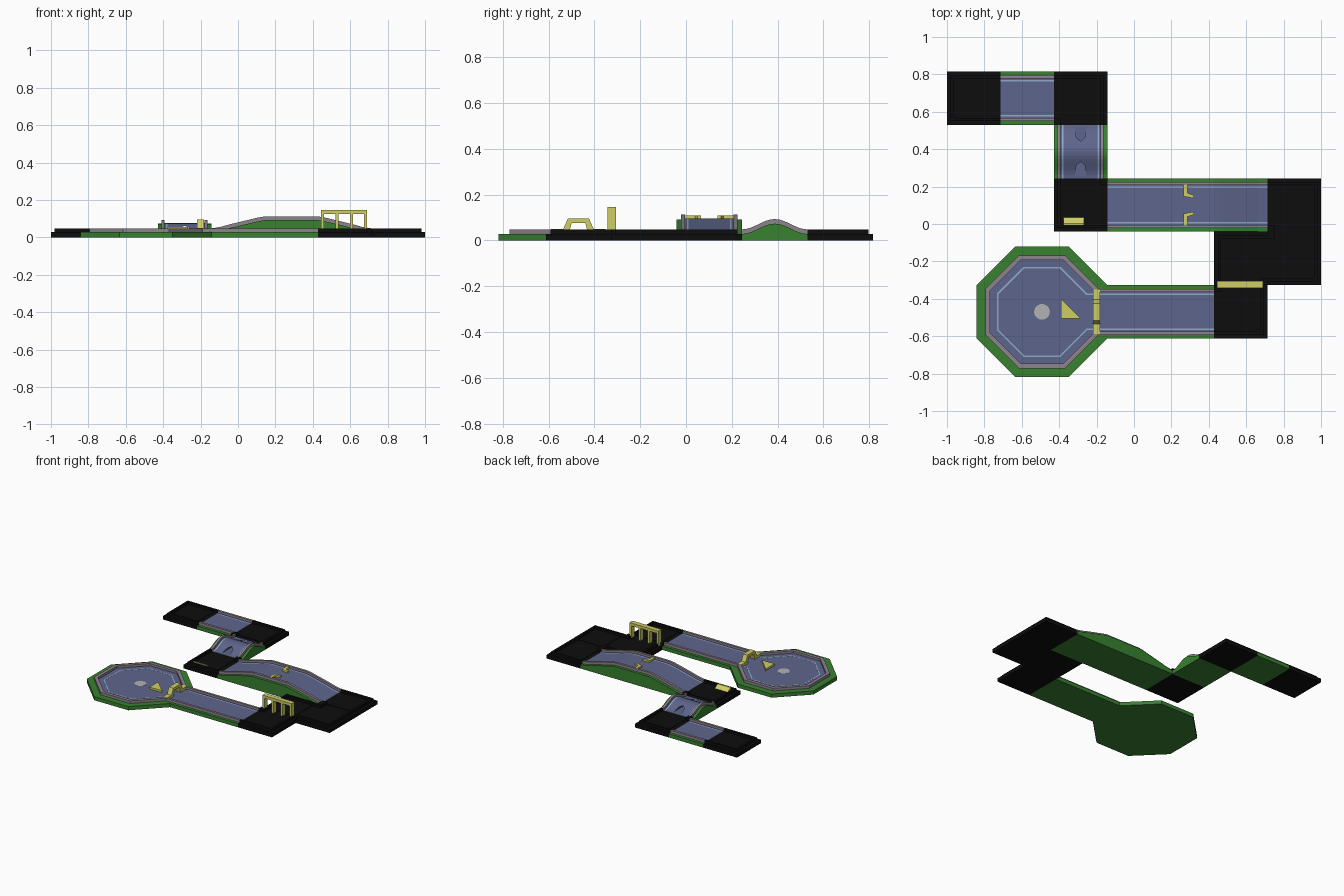
import bpy, math

if "Cube" in bpy.data.objects:
    bpy.data.objects.remove(bpy.data.objects["Cube"])

T = 2 / 7                     # tile size
H = T / 2
BASE, FLOOR, TOP = 0.028, 0.031, 0.048
WO, WI = 0.123, 0.106         # wall outer / inner half widths
LO, LI = 0.098, 0.090         # painted line half widths


def mat(name, c):
    m = bpy.data.materials.new(name)
    m.diffuse_color = (*c, 1)
    m.use_nodes = True
    m.node_tree.nodes["Principled BSDF"].inputs["Base Color"].default_value = m.diffuse_color
    return m


GREEN = mat("grass", (0.04, 0.22, 0.03))
GREY = mat("wall", (0.27, 0.23, 0.27))
BLUE = mat("turf", (0.11, 0.13, 0.26))
LIGHT = mat("line", (0.28, 0.40, 0.60))
BLACK = mat("black", (0.004, 0.004, 0.004))
YELLOW = mat("yellow", (0.62, 0.62, 0.13))
CUP = mat("cup", (0.45, 0.45, 0.45))


def mesh(name, verts, faces, mats, idx=None):
    me = bpy.data.meshes.new(name)
    me.from_pydata(verts, [], faces)
    for m in mats:
        me.materials.append(m)
    if idx:
        me.polygons.foreach_set("material_index", idx)
    ob = bpy.data.objects.new(name, me)
    bpy.context.collection.objects.link(ob)
    return ob


def prism(name, pts, lo, hi, m, axis="z"):
    """Extrude a 2D outline between lo and hi along an axis."""
    if sum(a[0] * b[1] - b[0] * a[1] for a, b in zip(pts, pts[1:] + pts[:1])) < 0:
        pts = pts[::-1]
    place = {"z": lambda u, v, w: (u, v, w),
             "x": lambda u, v, w: (w, u, v),
             "y": lambda u, v, w: (u, w, v)}[axis]
    n = len(pts)
    verts = [place(u, v, w) for w in (lo, hi) for u, v in pts]
    faces = [tuple(range(n))[::-1], tuple(range(n, 2 * n))]
    faces += [(i, (i + 1) % n, n + (i + 1) % n, n + i) for i in range(n)]
    if axis == "y":
        faces = [f[::-1] for f in faces]
    return mesh(name, verts, faces, [m])


def box(name, x0, x1, y0, y1, z0, z1, m):
    return prism(name, [(x0, y0), (x1, y0), (x1, y1), (x0, y1)], z0, z1, m)


def lane(name, x, y, stations, along="x"):
    """Sweep the lane cross-section along stations of (distance, lift)."""
    half = [(H, 0), (H, BASE), (WO, BASE), (WO, TOP), (WI, TOP), (WI, FLOOR),
            (LO, FLOOR), (LI, FLOOR)]
    sec = half + [(-a, z) for a, z in half[::-1]]
    side = [0, 0, 1, 1, 1, 2, 3]
    seg = side + [2] + side[::-1] + [0]
    n, verts, faces, idx = len(sec), [], [], []
    for s, dz in stations:
        for a, z in sec:
            zz = z + dz if z > 0 else 0
            verts.append((x + s, y + a, zz) if along == "x" else (x - a, y + s, zz))
    for k in range(len(stations) - 1):
        for i in range(n):
            j = (i + 1) % n
            faces.append((k * n + i, k * n + j, (k + 1) * n + j, (k + 1) * n + i))
            idx.append(seg[i])
    last = (len(stations) - 1) * n
    faces += [tuple(range(n))[::-1], tuple(range(last, last + n))]
    idx += [0, 0]
    for i, f in enumerate(faces):
        faces[i] = f[::-1]
    return mesh(name, verts, faces, [GREEN, GREY, BLUE, LIGHT], idx)


def tile(name, cx, cy, walls):
    """Black tile with walls on the listed sides and posts at open corners."""
    box(name + "_base", cx - H, cx + H, cy - H, cy + H, 0, BASE, BLACK)
    box(name + "_floor", cx - WI, cx + WI, cy - WI, cy + WI, BASE, FLOOR, BLACK)
    span = {"w": (-WO, -WI), "e": (WI, WO), "s": (-WO, -WI), "n": (WI, WO)}
    lim = lambda lo, hi: (-WO if lo in walls else -H, WO if hi in walls else H)
    for s in walls:
        a, b = span[s]
        if s in "we":
            c, d = lim("s", "n")
            box(name + "_wall", cx + a, cx + b, cy + c, cy + d, BASE, TOP, BLACK)
        else:
            c, d = lim("w", "e")
            box(name + "_wall", cx + c, cx + d, cy + a, cy + b, BASE, TOP, BLACK)
    for sx, u in ((-1, "w"), (1, "e")):
        for sy, v in ((-1, "s"), (1, "n")):
            if u not in walls and v not in walls:
                xs, ys = sorted((sx * WI, sx * H)), sorted((sy * WI, sy * H))
                box(name + "_post", cx + xs[0], cx + xs[1], cy + ys[0], cy + ys[1],
                    BASE, TOP, BLACK)


# Tile centre lines
X = [-1 + T * (i + 0.5) for i in range(7)]
Y = [0.816 - T * (i + 0.5) for i in range(5)]

# Black start and corner tiles
tile("start_tile", X[0], Y[0], "wns")
tile("corner_a", X[2], Y[0], "ne")
tile("corner_b", X[2], Y[2], "ws")
tile("corner_c", X[6], Y[2], "ne")
tile("corner_d", X[6], Y[3], "es")
tile("corner_e", X[5], Y[3], "wn")
tile("corner_f", X[5], Y[4], "es")

# Straight lanes
lane("first_lane", X[0] + H, Y[0], [(0, 0), (T, 0)])
lane("last_lane", X[3] - H, Y[4], [(0, 0), (2 * T, 0)])

# Long raised ramp
up = [(0, 0), (0.05, 0.008), (0.1, 0.022), (0.25, 0.058), (T, 0.064)]
lane("ramp_lane", X[3] - H, Y[2], up + [(3 * T - s, z) for s, z in up[::-1]])

# Bump with a small tunnel through it
N = 14
bump = lane("bump_lane", X[2], Y[1] - H,
            [(T * i / N, 0.0225 * (1 - math.cos(2 * math.pi * i / N))) for i in range(N + 1)], "y")
arch = [(X[2] + 0.031 * math.cos(math.pi * i / 4), 0.0315 + 0.03 * math.sin(math.pi * i / 4))
        for i in range(5)]
cutter = prism("tunnel_cutter", arch, Y[1] - H + 0.012, Y[1] + H - 0.012, BLUE, "y")
cut = bump.modifiers.new("tunnel", "BOOLEAN")
cut.operation, cut.object, cut.solver = "DIFFERENCE", cutter, "EXACT"
bpy.context.view_layer.objects.active = bump
bpy.ops.object.modifier_apply(modifier="tunnel")
bpy.data.objects.remove(cutter)

# Octagonal putting green
CX, CY, R = X[3] - H - 0.349, Y[4], 0.349


def octa(d, w):
    """Octagon outline inset by d, opening into a lane of half width w."""
    h, k = R - d, H - d * 0.414
    top = [(R, w), (h + k - w, w), (k, h), (-k, h), (-h, k)]
    return [(CX + a, CY + b) for a, b in top + [(a, -b) for a, b in top[::-1]]]


prism("green_base", octa(0, H)[1:-1], 0, BASE, GREEN)
prism("green_turf", octa(0.072, WI), BASE, FLOOR, BLUE)
prism("green_wall", octa(0.047, WO) + octa(0.072, WI)[::-1], BASE, TOP, GREY)
prism("green_line", octa(0.108, LO) + octa(0.116, LI)[::-1], FLOOR, FLOOR + 0.0006, LIGHT)
prism("hole_cup", [(-0.492 + 0.042 * math.cos(math.pi * i / 12),
                    CY + 0.042 * math.sin(math.pi * i / 12)) for i in range(24)],
      FLOOR, FLOOR + 0.001, CUP)

# Yellow obstacles
prism("triangle_block", [(-0.39, -0.40), (-0.39, -0.505), (-0.285, -0.505)], FLOOR, 0.046, YELLOW)
arm = [(0.119, FLOOR), (0.119, 0.05), (0.066, 0.05), (0.046, 0.096)]
inner = [(0.030, 0.075), (0.042, FLOOR)]
gate = arm + [(-a, z) for a, z in arm[::-1]] + [(-a, z) for a, z in inner[::-1]] + inner
prism("arch_gate", [(CY + a, z) for a, z in gate], -0.22, -0.183, YELLOW, "x")
prism("bank_wedge", [(-0.005, FLOOR), (-0.005, 0.055), (0.003, 0.055), (0.035, FLOOR)],
      -0.376, -0.266, YELLOW, "x")
flipper = [(0.265, 0.12), (0.287, 0.12), (0.287, 0.063), (0.32, 0.052), (0.32, 0.036), (0.265, 0.046)]
for s in (1, -1):
    prism("flipper", [(x, Y[2] + s * a) for x, a in flipper], FLOOR + 0.063, 0.108, YELLOW)

# Fence with four legs
box("fence_bar", 0.445, 0.69, -0.342, -0.306, 0.125, 0.146, YELLOW)
for i in range(4):
    x = 0.445 + i * 0.0763
    box("fence_leg", x, x + 0.016, -0.342, -0.306, FLOOR, 0.125, YELLOW)
